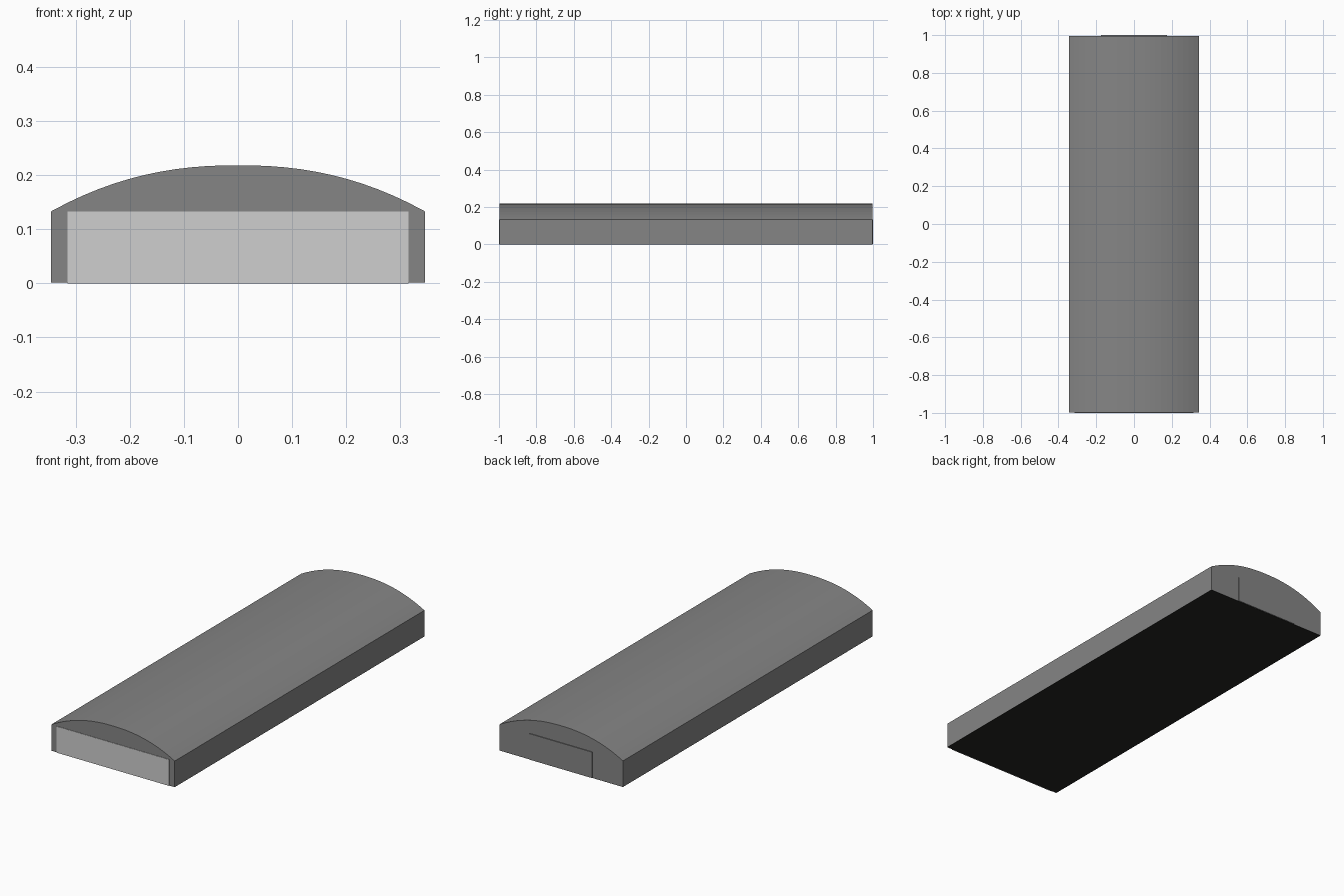
import bpy, bmesh

if "Cube" in bpy.data.objects:
    bpy.data.objects.remove(bpy.data.objects["Cube"])

W, EAVE, TOP, BASE = 0.345, 0.133, 0.218, 0.002
Y0, Y1 = -0.998, 0.996
SEGS, BAYS = 24, 11


def material(name, rgb):
    m = bpy.data.materials.new(name)
    m.diffuse_color = (*rgb, 1)
    m.use_nodes = True
    m.node_tree.nodes["Principled BSDF"].inputs["Base Color"].default_value = m.diffuse_color
    return m


GREY = material("steel grey", (0.235, 0.235, 0.235))
LIGHT = material("light door grey", (0.62, 0.62, 0.62))
DARK = material("dark floor", (0.018, 0.018, 0.016))


def add_object(name, bm, mat):
    me = bpy.data.meshes.new(name)
    bm.to_mesh(me)
    bm.free()
    me.materials.append(mat)
    ob = bpy.data.objects.new(name, me)
    bpy.context.collection.objects.link(ob)
    return ob


def box(name, lo, hi, mat):
    bm = bmesh.new()
    bmesh.ops.create_cube(bm, size=1)
    for v in bm.verts:
        v.co = [lo[i] + (v.co[i] + 0.5) * (hi[i] - lo[i]) for i in range(3)]
    return add_object(name, bm, mat)


def arch(i):
    x = -W + 2 * W * i / SEGS
    return x, TOP - (TOP - EAVE) * abs(x / W) ** 2.25


# arched roof, laid as separate bays of panels
bm = bmesh.new()
rows = [[bm.verts.new((arch(i)[0], Y0 + (Y1 - Y0) * j / BAYS, arch(i)[1]))
         for i in range(SEGS + 1)] for j in range(BAYS + 1)]
for j in range(BAYS):
    for i in range(SEGS):
        bm.faces.new((rows[j][i], rows[j][i + 1], rows[j + 1][i + 1], rows[j + 1][i]))
seams = [e for e in bm.edges if len(e.link_faces) == 2
         and abs(e.verts[0].co.y - e.verts[1].co.y) < 1e-5]
bmesh.ops.split_edges(bm, edges=seams)
add_object("arched_roof", bm, GREY)

# gable end walls
for name, y, flip in (("front_wall", Y0, False), ("back_wall", Y1, True)):
    bm = bmesh.new()
    pts = [(-W, BASE)] + [arch(i) for i in range(SEGS + 1)] + [(W, BASE)]
    if not flip:
        pts.reverse()
    # counter-clockwise as seen from outside
    vs = [bm.verts.new((x, y, z)) for x, z in pts]
    f = bm.faces.new(vs)
    f.normal_update()
    if f.normal.y * y < 0:
        f.normal_flip()
    add_object(name, bm, GREY)

# side walls
for name, s in (("left_wall", -1), ("right_wall", 1)):
    bm = bmesh.new()
    vs = [bm.verts.new((s * W, y, z))
          for y, z in ((Y0, BASE), (Y1, BASE), (Y1, EAVE), (Y0, EAVE))]
    f = bm.faces.new(vs if s > 0 else vs[::-1])
    add_object(name, bm, GREY)

# floor slab, wide front door and smaller back door
box("floor", (-W, Y0, 0.001), (W, Y1, 0.003), DARK)
box("front_door", (-0.315, -1.0, 0), (0.315, Y0 + 0.001, EAVE), LIGHT)
box("back_door", (-0.175, Y1 - 0.001, 0.002), (0.175, 1.0, EAVE), GREY)
